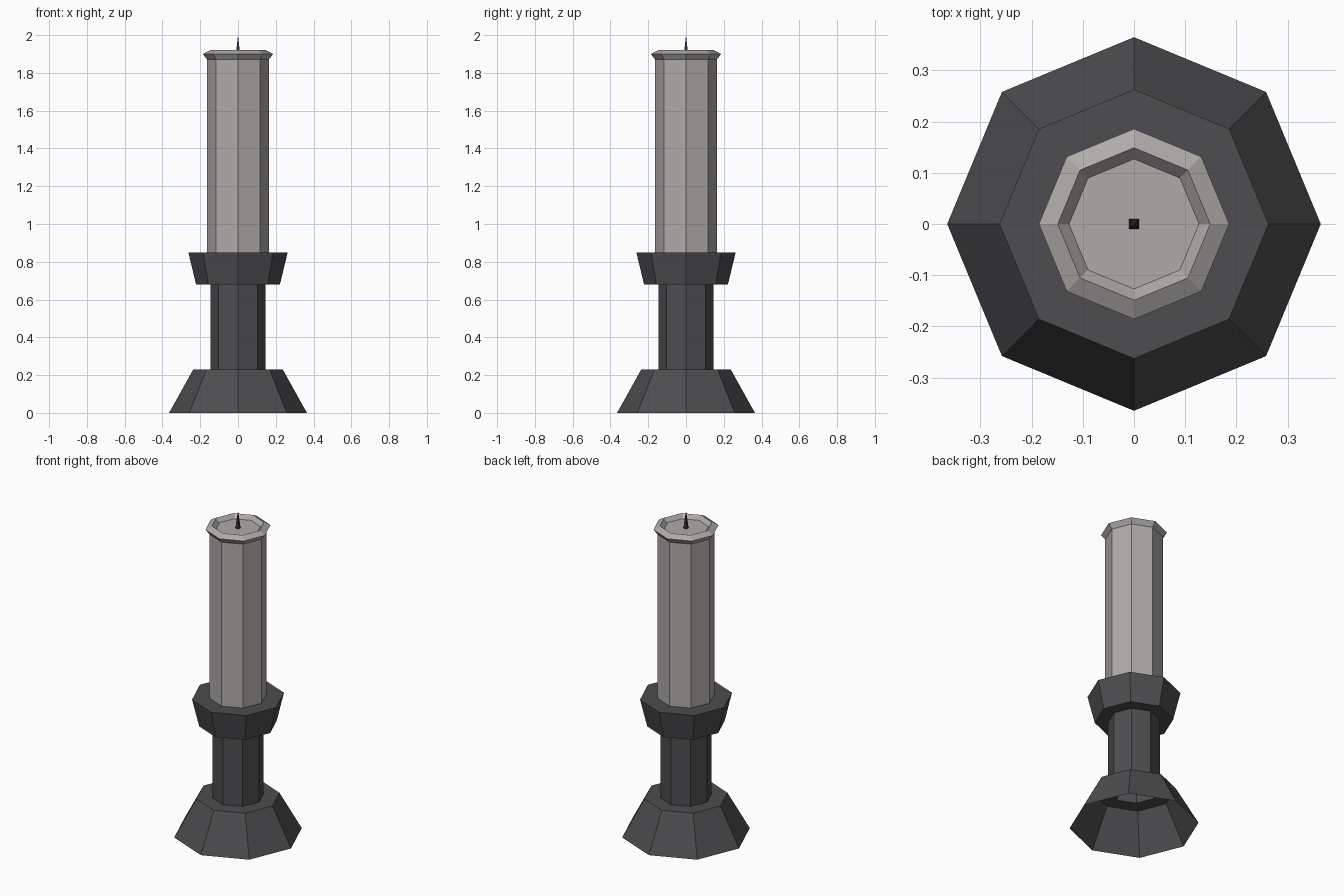
import bpy, bmesh, math

if "Cube" in bpy.data.objects:
    bpy.data.objects.remove(bpy.data.objects["Cube"])


def material(name, rgb):
    m = bpy.data.materials.new(name)
    m.diffuse_color = (*rgb, 1)
    m.use_nodes = True
    m.node_tree.nodes["Principled BSDF"].inputs["Base Color"].default_value = m.diffuse_color
    return m


def lathe(name, profile, sides, mat, turn=0.0):
    """Revolve (radius, z) points around z; a zero radius closes to a point."""
    bm = bmesh.new()
    rings = []
    for r, z in profile:
        if r == 0:
            rings.append([bm.verts.new((0, 0, z))] * sides)
        else:
            angles = [turn + 2 * math.pi * i / sides for i in range(sides)]
            rings.append([bm.verts.new((r * math.cos(a), r * math.sin(a), z)) for a in angles])
    for low, high in zip(rings, rings[1:]):
        for i in range(sides):
            j = (i + 1) % sides
            corners = [low[i], low[j], high[j], high[i]]
            bm.faces.new(list(dict.fromkeys(corners)))
    mesh = bpy.data.meshes.new(name)
    bm.to_mesh(mesh)
    bm.free()
    mesh.materials.append(mat)
    obj = bpy.data.objects.new(name, mesh)
    bpy.context.collection.objects.link(obj)
    return obj


iron = material("dark iron", (0.075, 0.075, 0.082))
wax = material("grey wax", (0.43, 0.405, 0.395))
char = material("charred wick", (0.04, 0.04, 0.048))

# Holder: hollow flared foot, stem and cup in one octagonal profile
lathe("candle_holder", [(0.365, 0), (0.237, 0.23), (0.146, 0.23), (0.146, 0.68),
                        (0.222, 0.68), (0.263, 0.85), (0.163, 0.85)], 8, iron)

# Candle: straight body, flared lip and sunken top
lathe("candle", [(0.163, 0.85), (0.163, 1.87), (0.186, 1.9), (0.149, 1.92),
                 (0.127, 1.895), (0, 1.895)], 8, wax)

# Wick: thin square spike
lathe("wick", [(0.014, 1.895), (0.011, 1.93), (0, 2.0)], 4, char, math.pi / 4)
